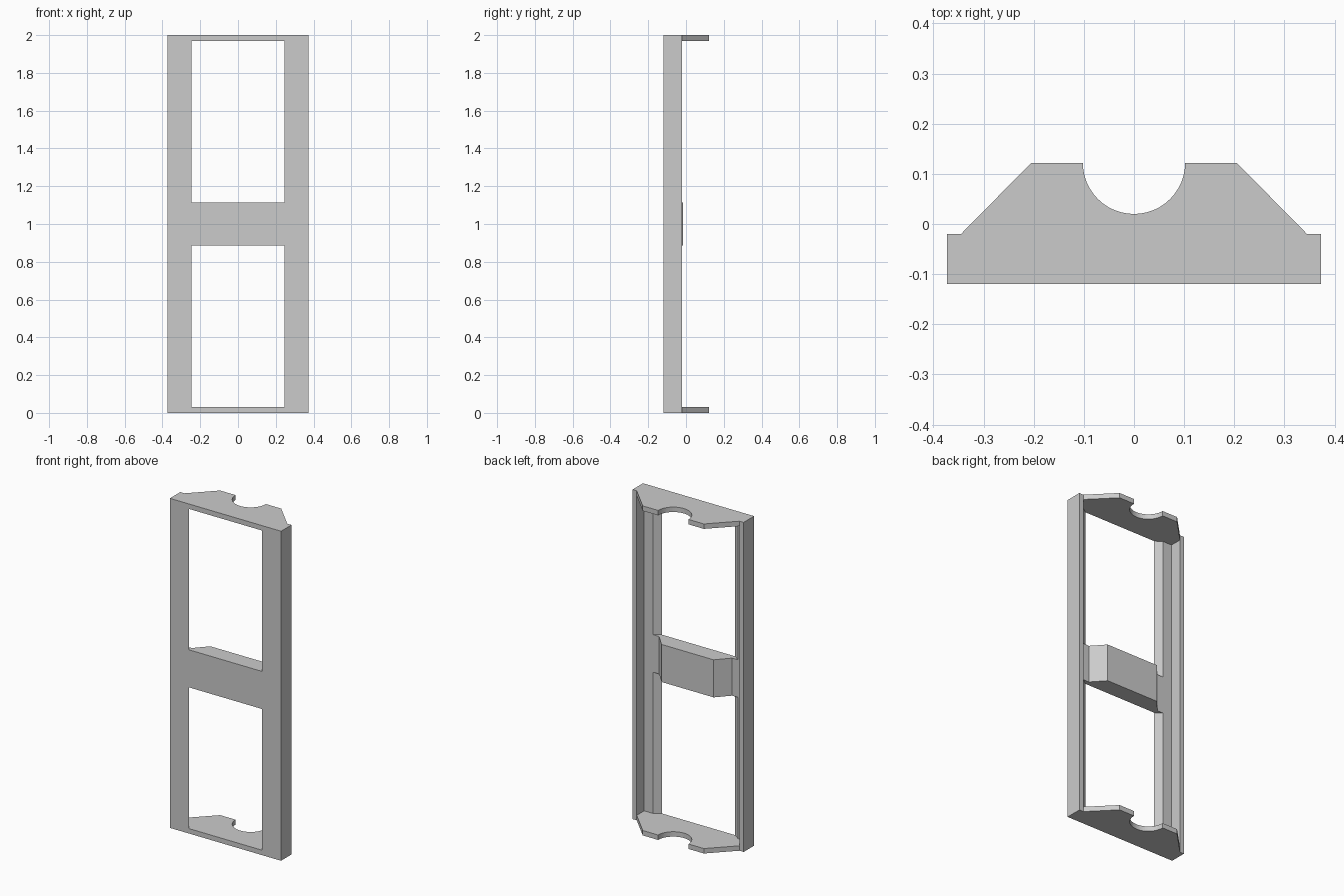
import bpy
import bmesh
import math

cube = bpy.data.objects.get("Cube")
if cube:
    bpy.data.objects.remove(cube, do_unlink=True)

GREY = (0.6, 0.6, 0.6, 1.0)
material = bpy.data.materials.new("light_grey")
material.use_nodes = True
material.diffuse_color = GREY
material.node_tree.nodes["Principled BSDF"].inputs["Base Color"].default_value = GREY

HEIGHT = 2.0
PLATE = 0.03                    # end plate thickness
HALF = 0.373                    # half width of the frame
FRONT, FLANGE, LIP = -0.12, -0.092, -0.02
BACK = 0.122
WALL, BEVEL, OPENING = 0.345, 0.285, 0.245   # post section, outside to inside


def prism(name, plan, bottom, top):
    """Extrude a plan outline upwards into a solid part."""
    bm = bmesh.new()
    face = bm.faces.new([bm.verts.new((x, y, bottom)) for x, y in plan])
    extruded = bmesh.ops.extrude_face_region(bm, geom=[face])
    verts = [v for v in extruded["geom"] if isinstance(v, bmesh.types.BMVert)]
    bmesh.ops.translate(bm, vec=(0, 0, top - bottom), verts=verts)
    bmesh.ops.recalc_face_normals(bm, faces=bm.faces[:])
    mesh = bpy.data.meshes.new(name)
    bm.to_mesh(mesh)
    bm.free()
    mesh.materials.append(material)
    obj = bpy.data.objects.new(name, mesh)
    bpy.context.collection.objects.link(obj)
    return obj


def mirrored(half):
    """Complete a right half outline with its reflection."""
    return half + [(-x, y) for x, y in reversed(half) if abs(x) > 1e-6]


# Angled side posts with a bevelled inner flange
post = [(HALF, FRONT), (HALF, LIP), (WALL, LIP), (WALL, FLANGE),
        (BEVEL, FLANGE), (OPENING, FRONT)]
for side, sign in (("left", 1), ("right", -1)):
    prism(side + "_post", [(sign * x, y) for x, y in post], PLATE, HEIGHT - PLATE)

# End plates with tapered corners and a round notch at the back
RADIUS, STEPS = 0.102, 12
plate = [(HALF, FRONT), (HALF, LIP), (WALL, LIP), (0.205, BACK)]
for i in range(STEPS + 1):
    angle = math.pi / 2 * i / STEPS
    plate.append((RADIUS * math.cos(angle), BACK - RADIUS * math.sin(angle)))
prism("bottom_plate", mirrored(plate), 0, PLATE)
prism("top_plate", mirrored(plate), HEIGHT - PLATE, HEIGHT)

# Solid middle crossbar with a raised back
crossbar = [(OPENING, FRONT), (BEVEL, FLANGE), (OPENING, FLANGE), (0.175, -0.015)]
prism("middle_crossbar", mirrored(crossbar), 0.887, 1.115)
